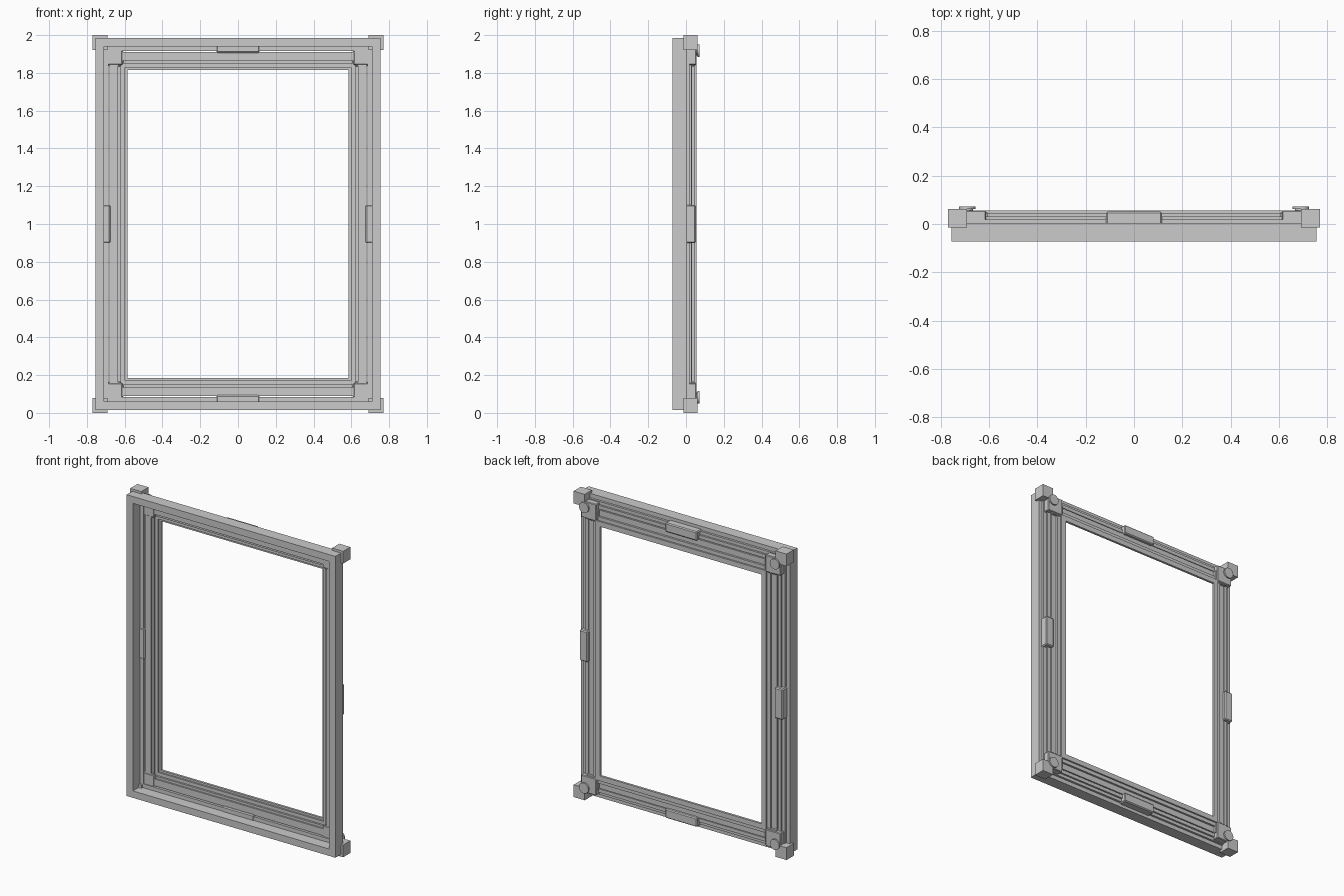
import bpy, bmesh, math
from mathutils import Matrix, Vector

if "Cube" in bpy.data.objects:
    bpy.data.objects.remove(bpy.data.objects["Cube"])

ZC = 1.0      # frame centre height
DZ = 0.23     # extra half-height compared with half-width


def finish(name, bm):
    bmesh.ops.recalc_face_normals(bm, faces=bm.faces)
    me = bpy.data.meshes.new(name)
    bm.to_mesh(me)
    bm.free()
    ob = bpy.data.objects.new(name, me)
    bpy.context.collection.objects.link(ob)
    return ob


def ring(name, profile):
    """Sweep a closed (half-width, y) profile round the rectangle, mitred."""
    bm = bmesh.new()
    loops = []
    for sx, sz in ((1, 1), (-1, 1), (-1, -1), (1, -1)):
        loops.append([bm.verts.new((sx * d, y, ZC + sz * (d + DZ))) for d, y in profile])
    n = len(profile)
    for i in range(4):
        a, b = loops[i], loops[(i + 1) % 4]
        for j in range(n):
            k = (j + 1) % n
            bm.faces.new((a[j], a[k], b[k], b[j]))
    return finish(name, bm)


def box(name, x, y, z, bevel=0.0):
    """Box from (min, max) ranges, optionally chamfered."""
    bm = bmesh.new()
    lo, hi = Vector((x[0], y[0], z[0])), Vector((x[1], y[1], z[1]))
    size = hi - lo
    size = Vector([abs(c) for c in size])
    bmesh.ops.create_cube(bm, size=1, matrix=Matrix.Translation((lo + hi) / 2) @ Matrix.Diagonal((*size, 1)))
    if bevel:
        bmesh.ops.bevel(bm, geom=bm.edges[:], offset=bevel, segments=1, affect='EDGES')
    return finish(name, bm)


def disc(name, x, z, r, y0, y1):
    bm = bmesh.new()
    m = Matrix.Translation((x, (y0 + y1) / 2, z)) @ Matrix.Rotation(math.pi / 2, 4, 'X')
    bmesh.ops.create_cone(bm, cap_ends=True, segments=24, radius1=r, radius2=r, depth=y1 - y0, matrix=m)
    ob = finish(name, bm)
    for p in ob.data.polygons:
        p.use_smooth = len(p.vertices) == 4
    ob.data.set_sharp_from_angle(angle=math.radians(40))
    return ob


# Deep front rim
ring("front_rim", [(.755, -.072), (.71, -.072), (.71, .004), (.755, .004)])

# Outer rail behind the rim
ring("outer_rail", [(.728, 0), (.685, 0), (.685, .03), (.708, .03), (.708, .018), (.728, .018)])

# Stepped inner moulding, climbing to a lip at the back
ring("inner_moulding", [
    (.680, .008), (.635, .008), (.635, .018), (.620, .018), (.620, .030), (.598, .030),
    (.598, .040), (.585, .040), (.585, .055), (.618, .055), (.618, .045), (.642, .045),
    (.642, .032), (.680, .032)])

# Corner pieces: block, plate, tab and round bolt
for sx in (-1, 1):
    for sz in (-1, 1):
        tag = ("left" if sx < 0 else "right") + ("_bottom" if sz < 0 else "_top")

        def xr(a, b):
            return sorted((sx * a, sx * b))

        def zr(a, b):
            return sorted((ZC + sz * a, ZC + sz * b))

        box("corner_block_" + tag, xr(.69, .77), (-.014, .061), zr(.92, 1.0))
        box("corner_plate_" + tag, xr(.612, .722), (.006, .055), zr(.842, .952), .004)
        box("corner_tab_side_" + tag, xr(.622, .685), (.01, .049), zr(.835, .86), .003)
        box("corner_tab_top_" + tag, xr(.605, .63), (.01, .049), zr(.852, .915), .003)
        disc("bolt_neck_" + tag, sx * .69, ZC + sz * .917, .024, .05, .066)
        disc("bolt_cap_" + tag, sx * .69, ZC + sz * .917, .034, .062, .072)

# Clips at the middle of each rail
for s, side, level in ((-1, "left", "bottom"), (1, "right", "top")):
    box("clip_" + side, sorted((s * .676, s * .735)), (-.003, .052), (ZC - .1, ZC + .1), .006)
    box("clip_" + level, (-.115, .115), (-.003, .052), sorted((ZC + s * .906, ZC + s * .965)), .006)
